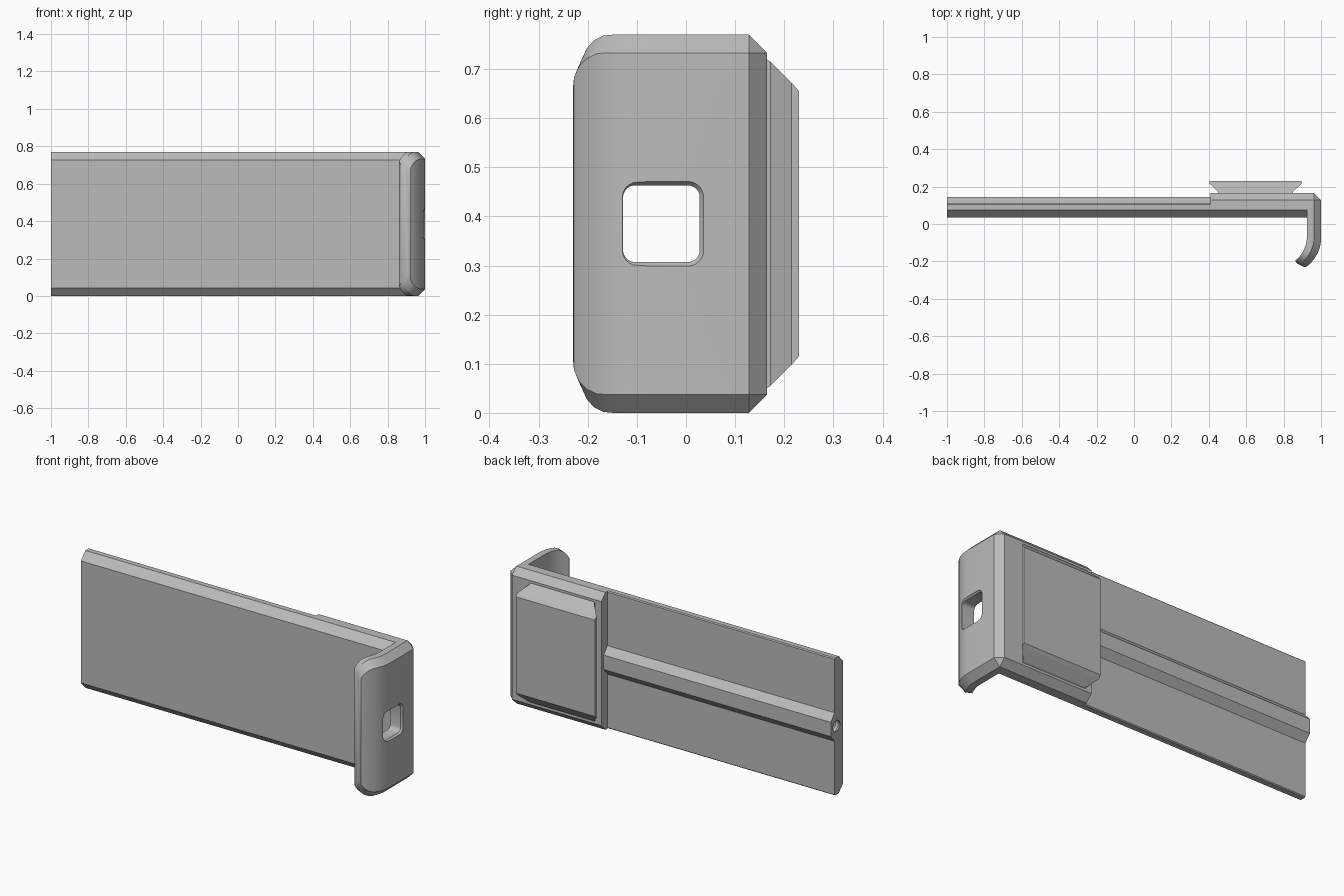
import bpy, bmesh, math

old = bpy.data.objects.get("Cube")
if old:
    bpy.data.objects.remove(old, do_unlink=True)

grey = bpy.data.materials.new("plain grey")
grey.use_nodes = True
colour = (0.5, 0.5, 0.5, 1)
grey.diffuse_color = colour
grey.node_tree.nodes["Principled BSDF"].inputs["Base Color"].default_value = colour

H = 0.77          # overall height
MID = H / 2
CH = 0.037        # chamfer width


def finish(name, bm):
    bmesh.ops.recalc_face_normals(bm, faces=bm.faces)
    mesh = bpy.data.meshes.new(name)
    bm.to_mesh(mesh)
    bm.free()
    mesh.materials.append(grey)
    obj = bpy.data.objects.new(name, mesh)
    bpy.context.collection.objects.link(obj)
    return obj


def loft(name, rings):
    """Skin a list of equal-length closed rings and cap both ends."""
    bm = bmesh.new()
    rows = [[bm.verts.new(p) for p in ring] for ring in rings]
    n = len(rows[0])
    for a, b in zip(rows, rows[1:]):
        for i in range(n):
            j = (i + 1) % n
            bm.faces.new((a[i], a[j], b[j], b[i]))
    bm.faces.new(rows[0])
    bm.faces.new(rows[-1])
    return finish(name, bm)


def cut(obj, cutter):
    mod = obj.modifiers.new("cut", "BOOLEAN")
    mod.operation = "DIFFERENCE"
    mod.solver = "EXACT"
    mod.object = cutter
    graph = bpy.context.evaluated_depsgraph_get()
    mesh = bpy.data.meshes.new_from_object(obj.evaluated_get(graph))
    obj.modifiers.clear()
    obj.data = mesh
    bpy.data.objects.remove(cutter, do_unlink=True)


def smooth(obj, angle):
    bpy.ops.object.select_all(action="DESELECT")
    obj.select_set(True)
    bpy.context.view_layer.objects.active = obj
    bpy.ops.object.shade_smooth_by_angle(angle=math.radians(angle))


# Long plate with chamfered front and a raised centre rib on the back
half = [(0.145, 0.04), (0.11, 0.08), (0.11, MID - 0.005), (0.105, MID),
        (0.075, MID), (0.035, MID - 0.043)]
section = [(y, MID + h) for y, h in half] + [(y, MID - h) for y, h in reversed(half)]
plate = loft("long_plate", [[(x, y, z) for y, z in section] for x in (-1, 0.925)])

# Threaded bore in the rib end
bore = []
for i in range(22):
    r = 0.036 if i % 2 == 0 else 0.03
    ring = [math.tau * k / 24 for k in range(24)]
    bore.append([(-1.01 + i * 0.012, 0.095 + r * math.cos(t), MID + r * math.sin(t))
                 for t in ring])
cut(plate, loft("bore_cutter", bore))
smooth(plate, 25)

# Thick end block, chamfered around the back and outer end
bm = bmesh.new()
bmesh.ops.create_cube(bm, size=1)
for v in bm.verts:
    v.co = (0.41 if v.co.x < 0 else 1, 0.105 if v.co.y < 0 else 0.165,
            0 if v.co.z < 0 else H)
edges = []
for e in bm.edges:
    a, b = (v.co for v in e.verts)
    back = a.y > 0.15 and b.y > 0.15
    outer = a.x > 0.9 and b.x > 0.9
    along_x = abs(a.x - b.x) > 0.1
    along_y = abs(a.y - b.y) > 0.01
    if (back and (along_x or outer)) or (outer and along_y):
        edges.append(e)
bmesh.ops.bevel(bm, geom=edges, offset=CH, segments=1, affect="EDGES")
finish("end_block", bm)

# Flared mounting pad on the back of the block
pad = []
for y, w, h in [(0.16, 0.2, 0.337), (0.172, 0.2, 0.33), (0.215, 0.245, 0.287), (0.23, 0.245, 0.27)]:
    pad.append([(0.65 + sx * w, y, MID + sz * h)
                for sx, sz in ((-1, -1), (1, -1), (1, 1), (-1, 1))])
loft("mounting_pad", pad)

# Hooked arm: inner point, outer point and top/bottom margin at each station
stations = [
    ((0.925, 0.105), (1, 0.105), 0), ((0.925, -0.07), (1, -0.08), 0),
    ((0.923, -0.09), (0.998, -0.105), 0), ((0.918, -0.112), (0.991, -0.133), 0),
    ((0.91, -0.135), (0.98, -0.16), 0), ((0.9, -0.155), (0.966, -0.182), 0.002),
    ((0.886, -0.173), (0.95, -0.203), 0.012), ((0.873, -0.186), (0.935, -0.218), 0.028),
    ((0.862, -0.196), (0.922, -0.228), 0.05), ((0.872, -0.212), (0.91, -0.23), 0.07),
]
arm_rings = []
for (ix, iy), (ox, oy), m in stations:
    mx, my = (ix + ox) / 2, (iy + oy) / 2
    arm_rings.append([(ix, iy, m), (mx, my, m), (ox, oy, m + CH),
                      (ox, oy, H - m - CH), (mx, my, H - m), (ix, iy, H - m)])
arm = loft("hooked_arm", arm_rings)

# Rounded window through the arm with a bevelled outer rim
window = []
for x, grow in ((0.8, 0), (0.99, 0), (1.02, 0.024)):
    ring = []
    for k in range(24):
        t = math.tau * (k + 0.5) / 24
        c, s = math.cos(t), math.sin(t)
        r = 0.024 + grow
        ring.append((x, -0.05 + math.copysign(0.054, c) + r * c,
                     MID + math.copysign(0.054, s) + r * s))
    window.append(ring)
cut(arm, loft("window_cutter", window))
smooth(arm, 25)
